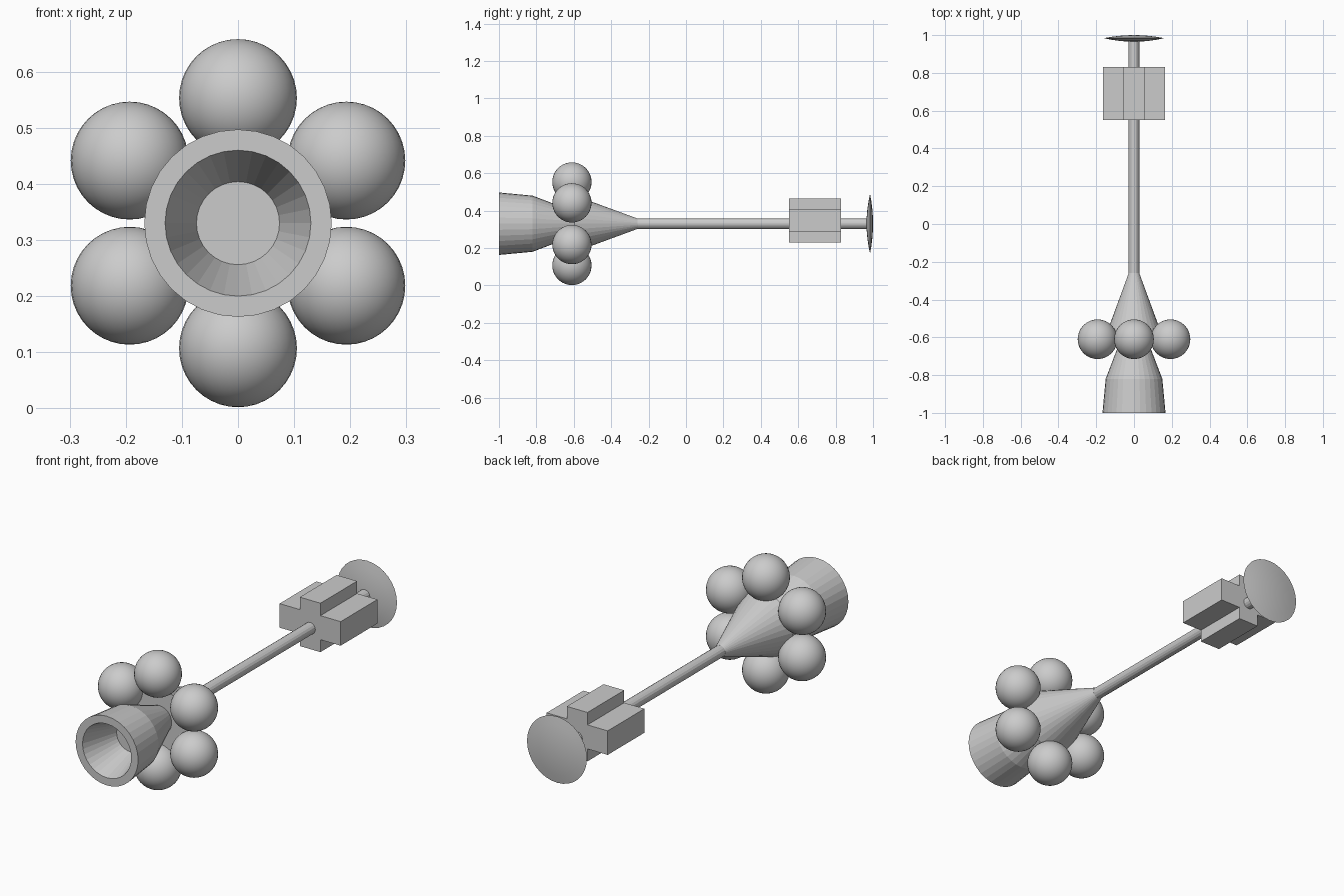
import bpy, bmesh, math
from mathutils import Vector, Matrix

if "Cube" in bpy.data.objects:
    bpy.data.objects.remove(bpy.data.objects["Cube"])

AXIS_Z = 0.33
grey = bpy.data.materials.new("plain_grey")
grey.diffuse_color = (0.6, 0.6, 0.6, 1)
grey.use_nodes = True
grey.node_tree.nodes["Principled BSDF"].inputs["Base Color"].default_value = grey.diffuse_color


def finish(name, bm, smooth=False):
    bmesh.ops.recalc_face_normals(bm, faces=bm.faces)
    for f in bm.faces:
        f.smooth = smooth
    me = bpy.data.meshes.new(name)
    bm.to_mesh(me)
    bm.free()
    me.materials.append(grey)
    ob = bpy.data.objects.new(name, me)
    bpy.context.collection.objects.link(ob)
    return ob


def lathe(name, profile, sides=32, smooth=False):
    """Spin a profile of (y, radius) points around the long axis."""
    bm = bmesh.new()
    verts = [bm.verts.new((r, y, AXIS_Z)) for y, r in profile]
    edges = [bm.edges.new(p) for p in zip(verts, verts[1:])]
    bmesh.ops.spin(bm, geom=verts + edges, cent=(0, 0, AXIS_Z), axis=(0, 1, 0),
                   angle=math.tau, steps=sides)
    bmesh.ops.remove_doubles(bm, verts=bm.verts, dist=1e-4)
    return finish(name, bm, smooth)


# engine bell with hollow mouth and narrow neck
lathe("engine_bell", [(-0.82, 0), (-0.82, 0.074), (-1, 0.13), (-1, 0.167),
                      (-0.82, 0.15), (-0.6, 0.066), (-0.6, 0)])

# cone joining the engine to the long boom
lathe("engine_cone", [(-0.6, 0), (-0.6, 0.153), (-0.26, 0.028), (-0.26, 0)])
lathe("boom", [(-0.27, 0), (-0.27, 0.028), (0.975, 0.028), (0.975, 0)], 16)

# ring of six spherical tanks
for i in range(6):
    a = math.radians(30 + 60 * i)
    bm = bmesh.new()
    bmesh.ops.create_uvsphere(bm, u_segments=32, v_segments=20, radius=0.105)
    bmesh.ops.translate(bm, verts=bm.verts, vec=Vector(
        (0.223 * math.cos(a), -0.61, AXIS_Z + 0.223 * math.sin(a))))
    finish(f"tank_{i + 1}", bm, True)

# cross-shaped module: one extruded plus outline
bm = bmesh.new()
w, t, h, s = 0.163, 0.055, 0.118, 0.058
quarter = [(w, s), (t, s), (t, h)]
outline = []
for sx, sz in ((1, 1), (-1, 1), (-1, -1), (1, -1)):
    pts = quarter if sx * sz > 0 else quarter[::-1]
    outline += [(sx * x, sz * z) for x, z in pts]
face = bm.faces.new([bm.verts.new((x, 0.55, 0.347 + z)) for x, z in outline])
ext = bmesh.ops.extrude_face_region(bm, geom=[face], use_keep_orig=True)
bmesh.ops.translate(bm, vec=(0, 0.28, 0),
                    verts=[v for v in ext["geom"] if isinstance(v, bmesh.types.BMVert)])
finish("cross_module", bm)

# thin lens-shaped dish at the far end
lens = [(0.984 - 0.019 * (1 - k * k), 0.16 * k) for k in (0, 0.25, 0.5, 0.75, 1)]
lens += [(0.984 + 0.016 * (1 - k * k), 0.16 * k) for k in (0.75, 0.5, 0.25, 0)]
dish = lathe("end_dish", lens, 32, True)
bpy.context.view_layer.objects.active = dish
dish.select_set(True)
bpy.ops.object.shade_smooth_by_angle(angle=math.radians(20))
